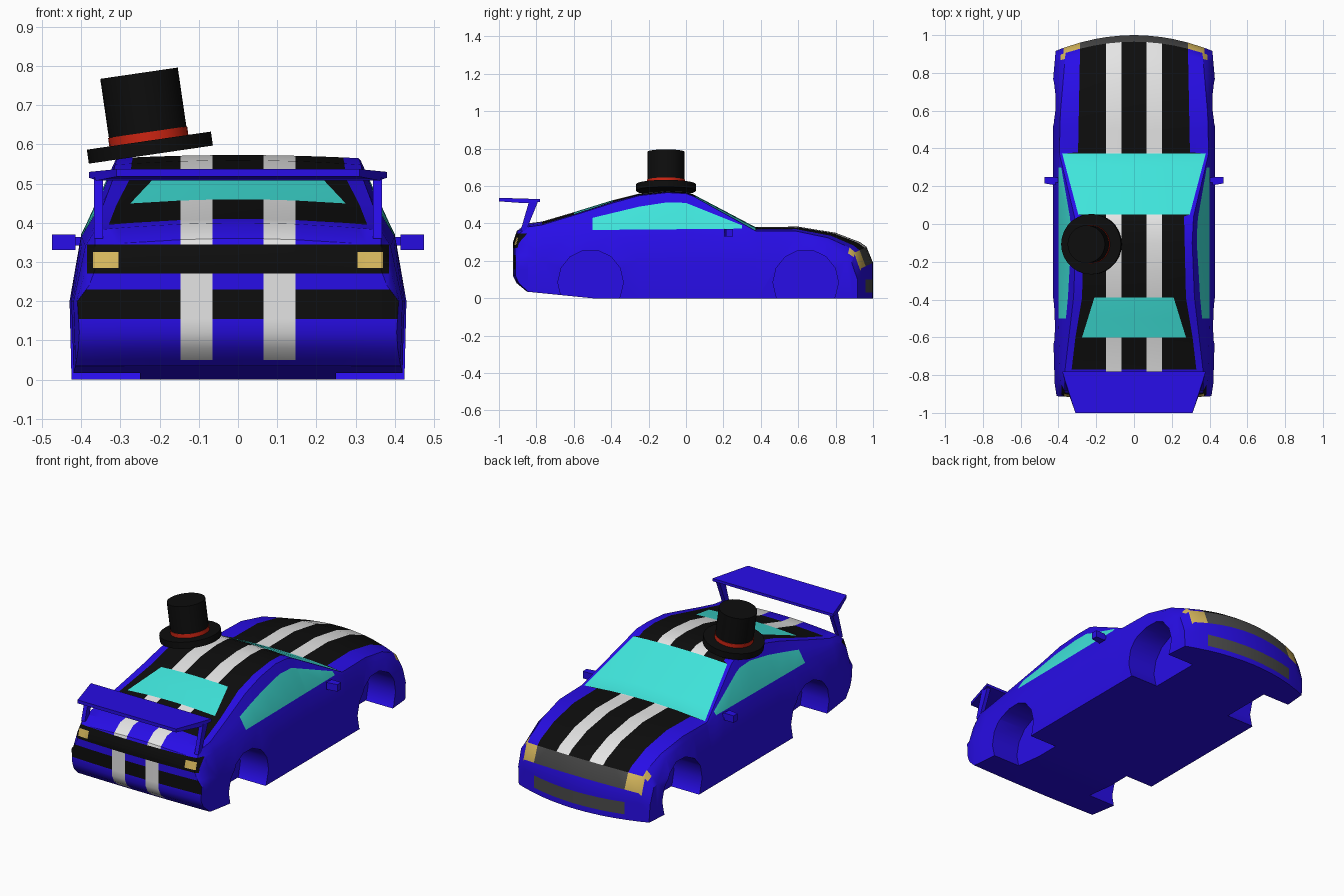
import bpy, bmesh, math
from mathutils import Vector, Matrix

if "Cube" in bpy.data.objects:
    bpy.data.objects.remove(bpy.data.objects["Cube"])


def material(name, rgb):
    m = bpy.data.materials.new(name)
    m.diffuse_color = (*rgb, 1)
    m.use_nodes = True
    m.node_tree.nodes["Principled BSDF"].inputs["Base Color"].default_value = m.diffuse_color
    return m


BLUE, BLACK, WHITE, GLASS, LAMP, GRILLE, RED = range(7)
MATS = [material("blue paint", (0.021, 0.004, 0.80)), material("black", (0.004, 0.004, 0.004)),
        material("white stripe", (0.78, 0.78, 0.78)), material("turquoise glass", (0.05, 0.78, 0.71)),
        material("yellow lamp", (0.68, 0.48, 0.11)), material("grey grille", (0.07, 0.07, 0.07)),
        material("red band", (0.62, 0.018, 0.006))]


def finish(name, bm, mats, angle=30):
    bmesh.ops.recalc_face_normals(bm, faces=bm.faces)
    me = bpy.data.meshes.new(name)
    bm.to_mesh(me)
    bm.free()
    ob = bpy.data.objects.new(name, me)
    bpy.context.collection.objects.link(ob)
    for i in mats:
        me.materials.append(MATS[i])
    smooth(ob, angle)
    return ob


def smooth(ob, angle):
    bpy.ops.object.select_all(action='DESELECT')
    ob.select_set(True)
    bpy.context.view_layer.objects.active = ob
    bpy.ops.object.shade_smooth_by_angle(angle=math.radians(angle))


def hull(name, pts, mat):
    bm = bmesh.new()
    for p in pts:
        bm.verts.new(p)
    bmesh.ops.convex_hull(bm, input=bm.verts)
    bmesh.ops.dissolve_limit(bm, angle_limit=0.01, verts=bm.verts, edges=bm.edges)
    return finish(name, bm, [mat])


def curve(*pts):
    """Piecewise linear profile along the length of the car."""
    def f(y):
        if y <= pts[0][0]:
            return pts[0][1]
        for (a, u), (b, v) in zip(pts, pts[1:]):
            if y <= b:
                return u + (v - u) * (y - a) / (b - a)
        return pts[-1][1]
    return f


# Body profiles: heights and half widths along y
top = curve((-.925, .30), (-.905, .36), (-.85, .40), (-.77, .41), (-.6, .46), (-.39, .525), (-.25, .56),
            (-.1, .573), (0, .569), (.04, .555), (.372, .38), (.6, .383), (.8, .35), (.93, .30),
            (.965, .275), (1, .19))
drop = curve((-1, .02), (-.39, .015), (-.1, .008), (.04, .01), (.375, .02), (1, .03))
win_top = curve((-.925, .26), (-.905, .325), (-.85, .36), (-.77, .375), (-.5, .43), (-.25, .49), (-.1, .513),
                (0, .51), (.3, .39), (.375, .353), (.8, .315), (.93, .26), (.965, .235), (1, .145))
belt = curve((-.925, .24), (-.905, .30), (-.85, .34), (-.5, .365), (.3, .372), (.375, .345), (.8, .30),
             (.93, .24), (.965, .22), (1, .13))
glass_x = curve((-.6, .275), (-.39, .21), (1, .21))
paint_x = curve((-.77, .33), (-.6, .31), (-.39, .275), (.04, .265), (.05, .295), (.372, .38),
                (.38, .296), (1, .285))
roof_x = curve((-.77, .365), (-.6, .345), (-.39, .32), (-.1, .308), (.04, .315), (.372, .395),
               (.6, .39), (.8, .375), (1, .36))
wide = curve((-.925, .41), (-.85, .42), (-.5, .43), (.8, .43), (1, .415))
bottom = curve((-.925, .12), (-.905, .08), (-.85, .035), (-.5, 0))
bow = curve((-.925, -.015), (-.8, 0), (.5, 0), (1, .09))

STATIONS = [-.925, -.905, -.85, -.77, -.6, -.5, -.39, -.25, -.1, 0, .04, .05, .2, .3, .372, .38,
            .5, .6, .7, .8, .93, .965, 1]


def section(y, side):
    r, zt, w = roof_x(y), top(y), wide(y)
    xs = [0, .065, .147, glass_x(y), paint_x(y), r]
    ze, wt, wb = zt - drop(y), win_top(y), belt(y)
    bx = w - .03
    pts = [(x, zt - drop(y) * (x / r) ** 2) for x in xs]
    pts += [(r + (bx - r) * (ze - wt) / (ze - wb), wt), (bx, wb), (w, min(.2, wb - .03)),
            (w - .005, bottom(y))]
    pts += [(x, bottom(y)) for x in reversed(xs)]
    return [(side * x, y - bow(y) * (x / .43) ** 2, z) for x, z in pts]


def colour(y, j):
    if .05 < y < .372 and j < 4 or -.6 < y < -.39 and j < 3 or -.5 < y < .3 and j == 6:
        return GLASS
    if -.77 < y < .965 and j < 4:
        return WHITE if j == 1 else BLACK
    if y < -.77 and j == 1:
        return WHITE
    if y > .965 and j < 6:
        return GRILLE if j < 4 else LAMP
    if .93 < y < .965 and j in (5, 6):
        return LAMP
    return BLUE


bm = bmesh.new()
for side in (1, -1):
    rows = [[bm.verts.new(p) for p in section(y, side)] for y in STATIONS]
    for i, (a, b) in enumerate(zip(rows, rows[1:])):
        for j in range(15):
            f = bm.faces.new((a[j], a[j + 1], b[j + 1], b[j]))
            f.material_index = colour((STATIONS[i] + STATIONS[i + 1]) / 2, j)
    for r in (rows[0], rows[-1]):
        for j in range(5):
            bm.faces.new((r[j], r[j + 1], r[14 - j], r[15 - j]))
        bm.faces.new(r[5:11])
bmesh.ops.remove_doubles(bm, verts=bm.verts, dist=1e-5)
bmesh.ops.recalc_face_normals(bm, faces=bm.faces)


def cut(region, axis, value):
    fs = [f for f in bm.faces if region(f.calc_center_median())]
    geom = fs + list({e for f in fs for e in f.edges}) + list({v for f in fs for v in f.verts})
    no = Vector((0, 0, 0))
    no[axis] = 1
    bmesh.ops.bisect_plane(bm, geom=geom, dist=1e-5, plane_co=no * value, plane_no=no)


# Tail panel bands, lamps and stripes, and the lower front grille
for z in (.05, .155, .23, .27, .285, .325, .345):
    cut(lambda c: c.y < -.86, 2, z)
for x in (.305, .37, .385):
    for s in (x, -x):
        cut(lambda c: c.y < -.86, 0, s)
for z in (.03, .1):
    cut(lambda c: c.y > .9 and c.z < .18, 2, z)
bm.normal_update()
for f in bm.faces:
    c = f.calc_center_median()
    x = abs(c.x)
    if c.y < -.86 and f.normal.y < -.3:
        if .27 < c.z < .345 and x < .385:
            f.material_index = LAMP if .305 < x < .37 and .285 < c.z < .325 else BLACK
        elif .065 < x < .147 and c.z > .05:
            f.material_index = WHITE
        elif .155 < c.z < .23 and x < .4:
            f.material_index = BLACK
    elif c.y > .9 and f.normal.y > .9 and .03 < c.z < .1 and x < .3:
        f.material_index = GRILLE
body = finish("car_body", bm, range(6))

# Wheel wells cut into both sides
bm = bmesh.new()
for y in (-.51, .64):
    for s in (1, -1):
        m = Matrix.Translation((s * .43, y, .085)) @ Matrix.Rotation(math.pi / 2, 4, 'Y')
        bmesh.ops.create_cone(bm, cap_ends=True, segments=14, radius1=.175, radius2=.175,
                              depth=.36, matrix=m)
cutter = finish("wheel_well_cutter", bm, [])
cutter.hide_render = True
mod = body.modifiers.new("wheel_wells", 'BOOLEAN')
mod.operation, mod.solver, mod.object = 'DIFFERENCE', 'EXACT', cutter
bpy.context.view_layer.objects.active = body
bpy.ops.object.modifier_apply(modifier=mod.name)
bpy.data.objects.remove(cutter)
smooth(body, 30)

# Rear wing
hull("rear_wing", [(s * x, y, z) for s in (1, -1) for x, y, z in (
    (.38, -.78, .515), (.38, -.78, .53), (.36, -.86, .508), (.31, -1, .518), (.31, -1, .537))], BLUE)

for s, label in ((1, "right"), (-1, "left")):
    # Wing struts
    hull(label + "_wing_strut", [(s * x, y, z) for x in (.345, .368) for y, z in (
        (-.84, .515), (-.79, .52), (-.885, .36), (-.855, .36))], BLUE)
    # Door mirrors on short stems
    hull(label + "_mirror", [(s * x, y, z) for x, y0 in ((.415, .205), (.475, .215))
                             for y in (y0, .25) for z in (.33, .37)], BLUE)
    hull(label + "_mirror_stem", [(s * x, y, z) for x in (.38, .42) for y in (.22, .245)
                                  for z in (.342, .364)], BLUE)

# Tilted top hat
tilt = Matrix.Translation((-.225, -.107, .592)) @ Matrix.Rotation(math.radians(-8.3), 4, 'Y')
for name, r, z0, z1, mat in (("hat_brim", .16, -.018, .018, BLACK), ("hat_band", .102, .015, .04, RED),
                             ("hat_crown", .1, .03, .192, BLACK)):
    bm = bmesh.new()
    bmesh.ops.create_cone(bm, cap_ends=True, segments=28, radius1=r, radius2=r, depth=z1 - z0,
                          matrix=tilt @ Matrix.Translation((0, 0, (z0 + z1) / 2)))
    finish(name, bm, [mat])
